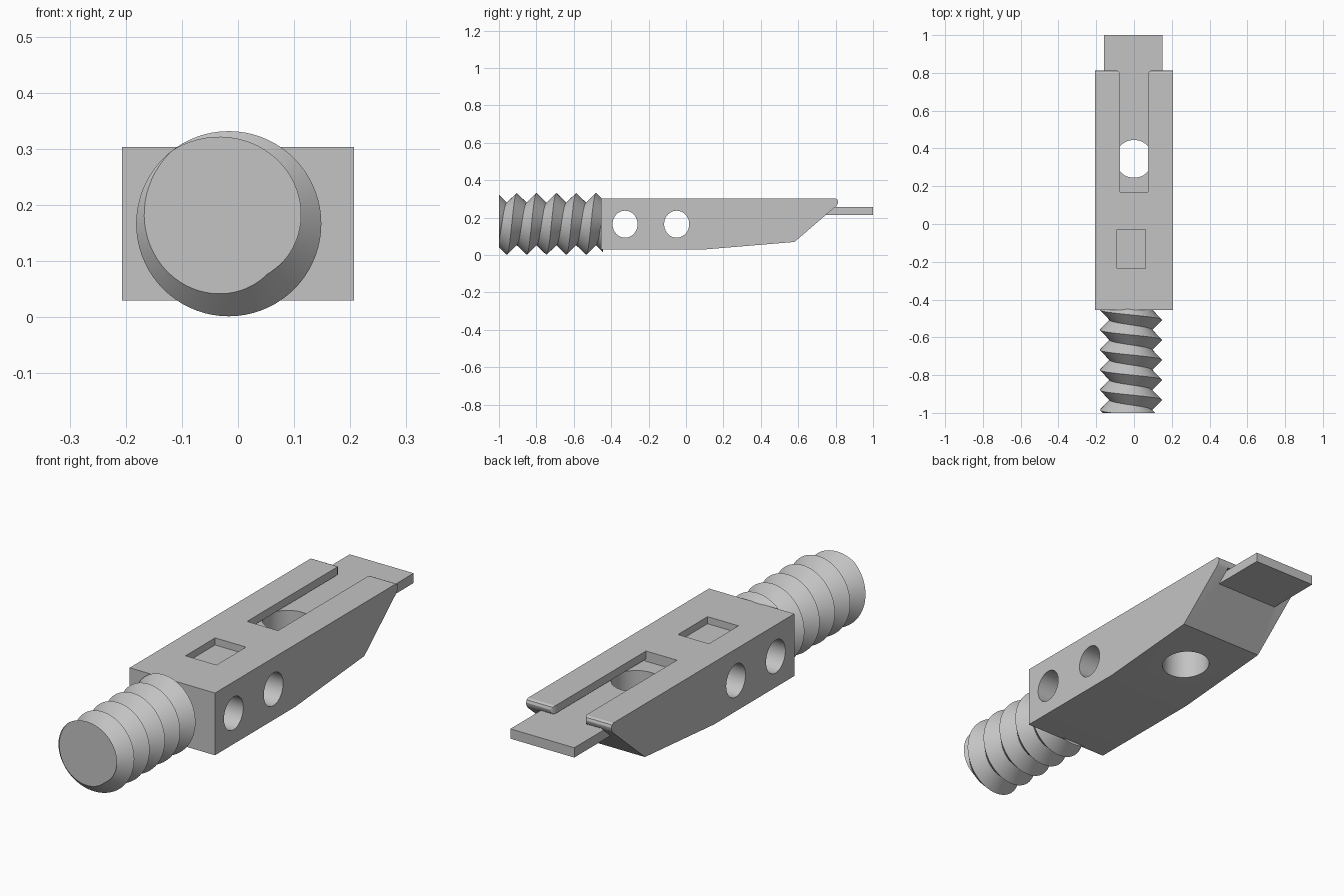
import bpy, bmesh
from math import sin, cos, pi, radians
from mathutils import Vector, Matrix

cube = bpy.data.objects.get("Cube")
if cube:
    bpy.data.objects.remove(cube)

grey = bpy.data.materials.new("plain grey")
grey.use_nodes = True
grey.diffuse_color = (0.55, 0.55, 0.55, 1)
grey.node_tree.nodes["Principled BSDF"].inputs["Base Color"].default_value = (0.55, 0.55, 0.55, 1)


def make(name, bm):
    bmesh.ops.recalc_face_normals(bm, faces=bm.faces[:])
    me = bpy.data.meshes.new(name)
    bm.to_mesh(me)
    bm.free()
    me.materials.append(grey)
    ob = bpy.data.objects.new(name, me)
    bpy.context.collection.objects.link(ob)
    return ob


def prism(name, points, shift):
    """Extrude a flat outline along a vector."""
    bm = bmesh.new()
    face = bm.faces.new([bm.verts.new(p) for p in points])
    ext = bmesh.ops.extrude_face_region(bm, geom=[face])
    verts = [g for g in ext["geom"] if isinstance(g, bmesh.types.BMVert)]
    bmesh.ops.translate(bm, verts=verts, vec=shift)
    return make(name, bm)


def box(name, x0, x1, y0, y1, z0, z1):
    outline = [(x0, y0, z0), (x1, y0, z0), (x1, y1, z0), (x0, y1, z0)]
    return prism(name, outline, (0, 0, z1 - z0))


def ellipse(n=48):
    return [(cos(2 * pi * i / n), sin(2 * pi * i / n)) for i in range(n)]


def cut(target, cutter):
    mod = target.modifiers.new("cut", 'BOOLEAN')
    mod.operation = 'DIFFERENCE'
    mod.solver = 'EXACT'
    mod.object = cutter
    bpy.context.view_layer.objects.active = target
    bpy.ops.object.modifier_apply(modifier=mod.name)


def drop(*obs):
    for ob in obs:
        bpy.data.objects.remove(ob)


# Body: side profile with rounded nose lip
HALF = 0.207
profile = [(-0.455, 0.03), (0.1, 0.03), (0.58, 0.07), (0.803, 0.262), (0.811, 0.274),
           (0.813, 0.287), (0.809, 0.298), (0.799, 0.303), (-0.455, 0.303)]
body = prism("body", [(-HALF, y, z) for y, z in profile], (2 * HALF, 0, 0))

# Sliding tongue
tongue = box("tongue", -0.158, 0.152, 0.17, 1.0, 0.215, 0.258)

# Channel for the tongue, with an open slot above it
channel = box("channel_cutter", -0.158, 0.152, 0.17, 1.1, 0.215, 0.268)
mouth = [(0.075, 0.17), (0.075, 0.796), (0.081, 0.808), (0.092, 0.814), (0.092, 0.9)]
outline = mouth + [(-x, y) for x, y in reversed(mouth)]
slot = prism("slot_cutter", [(x, y, 0.24) for x, y in outline], (0, 0, 0.2))

# Vertical bolt hole, below the slot lips
bolt = prism("bolt_cutter", [(0.1 * c, 0.345 + 0.1 * s, -0.1) for c, s in ellipse()], (0, 0, 0.363))

# Shallow square pocket
pocket = box("pocket_cutter", -0.09, 0.06, -0.235, -0.03, 0.272, 0.4)

for cutter in (channel, slot, bolt, pocket):
    cut(body, cutter)
cut(tongue, bolt)
drop(channel, slot, bolt, pocket)

# Two cross holes through the sides
for y in (-0.326, -0.05):
    hole = prism("side_hole_cutter",
                 [(-0.4, y + 0.067 * c, 0.165 + 0.072 * s) for c, s in ellipse()], (0.8, 0, 0))
    cut(body, hole)
    drop(hole)

# Threaded shank: helical crests and valleys, trimmed flat at both ends
PITCH, CREST, ROOT, STEPS, ROWS = 0.106, 0.165, 0.113, 72, 18
bm = bmesh.new()
grid = {}
for i in range(STEPS):
    a = pi / 2 + 2 * pi * i / STEPS
    for j in range(ROWS + 2):
        r = CREST if j % 2 == 0 else ROOT
        y = -1.011 + PITCH * (i / STEPS + j / 2 - 2)
        grid[i, j] = bm.verts.new((-0.0165 + r * cos(a), y, 0.1665 + r * sin(a)))


def node(i, j):
    return grid[i, j] if i < STEPS else grid[0, j + 2]


for i in range(STEPS):
    for j in range(ROWS - 1):
        bm.faces.new([node(i, j), node(i + 1, j), node(i + 1, j + 1), node(i, j + 1)])
for y, side in ((-1.0, -1), (-0.445, 1)):
    res = bmesh.ops.bisect_plane(bm, geom=bm.verts[:] + bm.edges[:] + bm.faces[:],
                                 plane_co=(0, y, 0), plane_no=(0, side, 0), clear_outer=True)
    rim = [g for g in res["geom_cut"] if isinstance(g, bmesh.types.BMEdge) and g.is_valid]
    bmesh.ops.holes_fill(bm, edges=rim, sides=0)
loose = [v for v in bm.verts if not v.link_faces]
bmesh.ops.delete(bm, geom=loose, context='VERTS')
shank = make("threaded_shank", bm)

# Smooth curved walls, keep edges crisp
bpy.ops.object.select_all(action='DESELECT')
for ob in (body, tongue, shank):
    ob.select_set(True)
bpy.context.view_layer.objects.active = body
bpy.ops.object.shade_smooth_by_angle(angle=radians(25))
